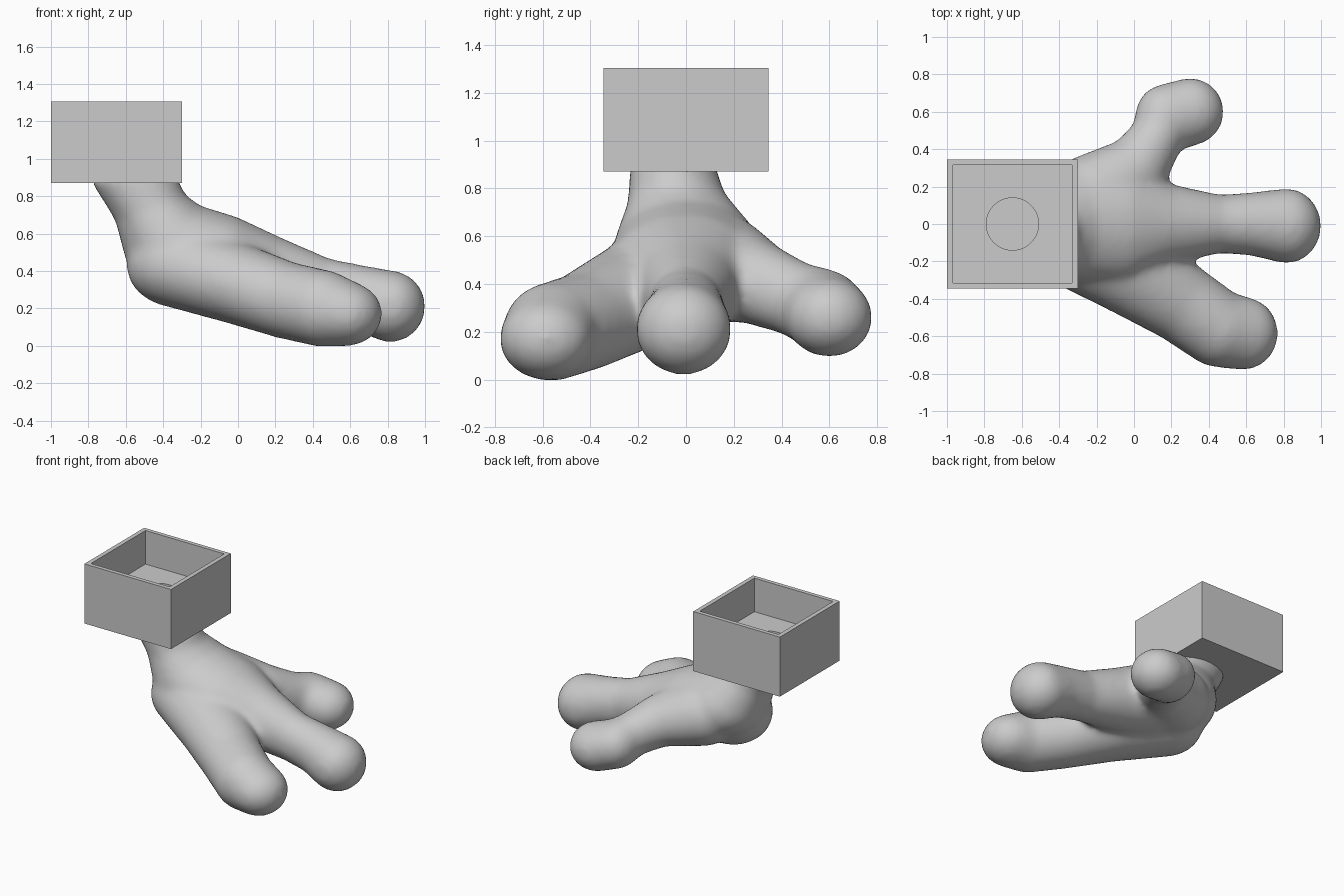
import bpy, bmesh
from mathutils import Matrix, Vector

if "Cube" in bpy.data.objects:
    bpy.data.objects.remove(bpy.data.objects["Cube"])

grey = bpy.data.materials.new("plain grey")
grey.diffuse_color = (0.6, 0.6, 0.6, 1)
grey.use_nodes = True
grey.node_tree.nodes["Principled BSDF"].inputs["Base Color"].default_value = grey.diffuse_color


def add_object(name, bm):
    mesh = bpy.data.meshes.new(name)
    bm.to_mesh(mesh)
    bm.free()
    mesh.materials.append(grey)
    obj = bpy.data.objects.new(name, mesh)
    bpy.context.collection.objects.link(obj)
    return obj


def block(name, lo, hi):
    lo, hi = Vector(lo), Vector(hi)
    bm = bmesh.new()
    bmesh.ops.create_cube(bm, size=1, matrix=Matrix.Translation((lo + hi) / 2)
                          @ Matrix.Diagonal((*(hi - lo), 1)))
    return add_object(name, bm)


def cut(obj, cutter):
    cutter.hide_render = True
    cutter.hide_set(True)
    mod = obj.modifiers.new("cut", 'BOOLEAN')
    mod.operation = 'DIFFERENCE'
    mod.solver = 'EXACT'
    mod.object = cutter


# Foot: chains of ellipsoids (x, y, z, rx, ry, rz), fused and smoothed
GROW = 0.008
chains = [
    # ankle, heel, palm and middle toe
    [(-0.55, -0.055, 0.88, .225, .175, .09), (-0.46, -0.035, 0.72, .20, .205, .15),
     (-0.34, 0, 0.54, .27, .30, .23), (-0.10, 0, 0.46, .25, .32, .24),
     (0.12, 0, 0.39, .22, .22, .21), (0.45, 0, 0.30, .15, .15, .165),
     (0.65, 0, 0.26, .15, .165, .165), (0.815, -0.01, 0.21, .18, .195, .185)],
    # front toe
    [(-0.32, -0.08, 0.43, .27, .25, .22), (0.0, -0.25, 0.33, .22, .25, .21),
     (0.25, -0.42, 0.245, .20, .21, .20), (0.45, -0.56, 0.20, .20, .20, .20),
     (0.58, -0.585, 0.17, .185, .19, .165)],
    # back toe
    [(-0.22, 0.12, 0.47, .25, .25, .22), (0.0, 0.28, 0.41, .17, .18, .17),
     (0.12, 0.45, 0.34, .13, .15, .15), (0.16, 0.56, 0.30, .15, .18, .16),
     (0.30, 0.60, 0.26, .175, .175, .16)],
]
bm = bmesh.new()
STEPS = 6
for chain in chains:
    for a, b in zip(chain, chain[1:]):
        for i in range(STEPS + 1):
            x, y, z, rx, ry, rz = [p + (q - p) * i / STEPS for p, q in zip(a, b)]
            size = Matrix.Diagonal((rx + GROW, ry + GROW, rz + GROW, 1))
            bmesh.ops.create_icosphere(bm, subdivisions=3, radius=1,
                                       matrix=Matrix.Translation((x, y, z)) @ size)
foot = add_object("foot", bm)
remesh = foot.modifiers.new("fuse", 'REMESH')
remesh.mode = 'VOXEL'
remesh.voxel_size = 0.022
remesh.use_smooth_shade = True
smooth = foot.modifiers.new("soften", 'SMOOTH')
smooth.factor = 0.5
smooth.iterations = 14

# Square planter box with an open top and a round socket in its thick floor
planter = block("planter_box", (-1, -0.345, 0.87), (-0.3, 0.345, 1.305))
cut(planter, block("box_cavity_cutter", (-0.968, -0.315, 1.06), (-0.332, 0.315, 1.5)))
bm = bmesh.new()
bmesh.ops.create_cone(bm, cap_ends=True, segments=48, radius1=0.14, radius2=0.14,
                      depth=0.2, matrix=Matrix.Translation((-0.65, 0, 1.095)))
cut(planter, add_object("floor_socket_cutter", bm))
